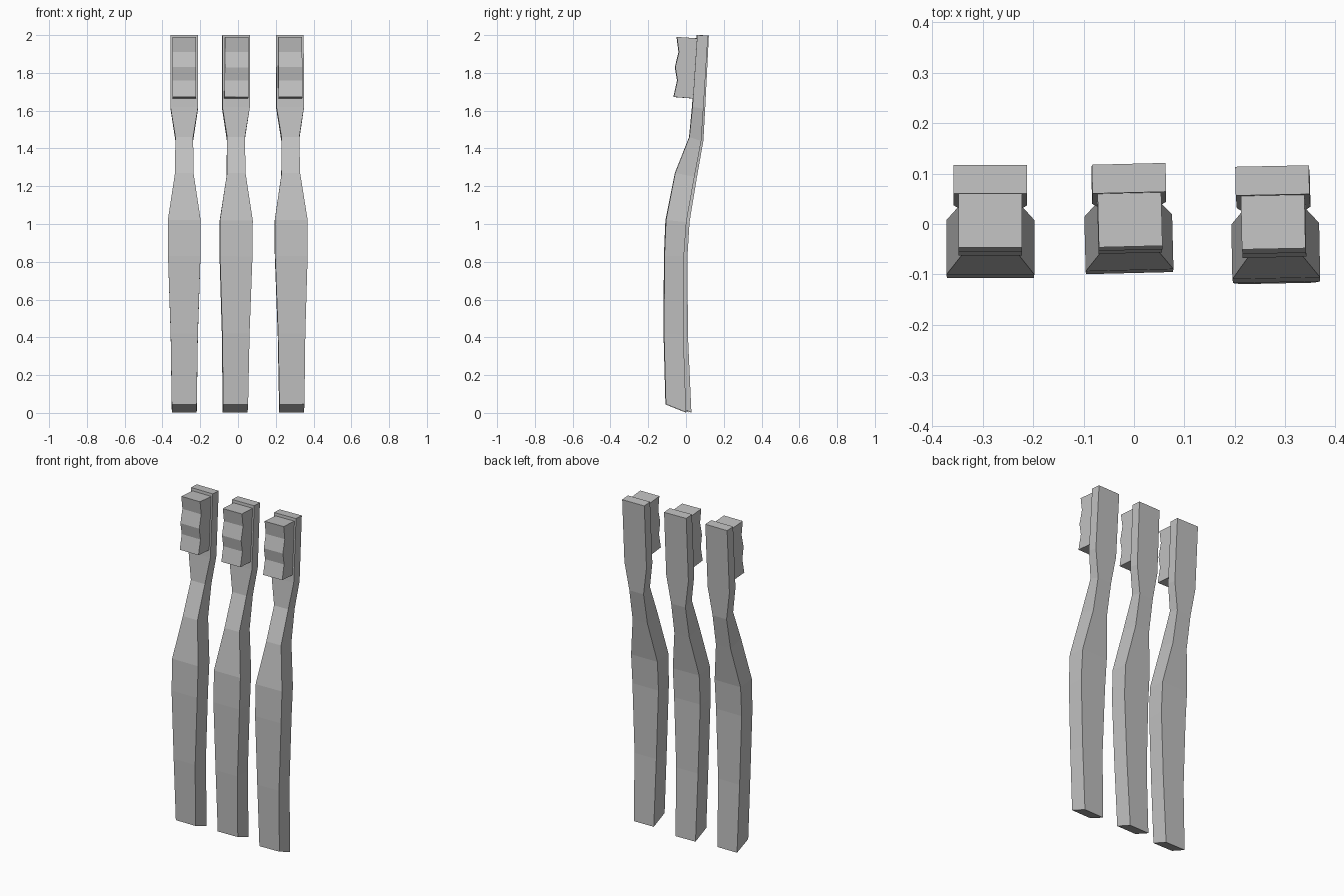
import bpy, bmesh

if "Cube" in bpy.data.objects:
    bpy.data.objects.remove(bpy.data.objects["Cube"])

# One plain grey for every part
grey = bpy.data.materials.new("plain_grey")
grey.use_nodes = True
colour = (0.53, 0.53, 0.53, 1)
grey.diffuse_color = colour
grey.node_tree.nodes["Principled BSDF"].inputs["Base Color"].default_value = colour


def loft(name, stations, place):
    """Skin rectangular sections: half width, front (y, z), back (y, z)."""
    bm = bmesh.new()
    rings = []
    for w, (fy, fz), (by, bz) in stations:
        corners = [(-w, fy, fz), (w, fy, fz), (w, by, bz), (-w, by, bz)]
        rings.append([bm.verts.new(c) for c in corners])
    for low, high in zip(rings, rings[1:]):
        for i in range(4):
            j = (i + 1) % 4
            bm.faces.new((low[i], low[j], high[j], high[i]))
    bm.faces.new(rings[0][::-1])
    bm.faces.new(rings[-1])
    bmesh.ops.recalc_face_normals(bm, faces=bm.faces)
    mesh = bpy.data.meshes.new(name)
    bm.to_mesh(mesh)
    bm.free()
    mesh.materials.append(grey)
    obj = bpy.data.objects.new(name, mesh)
    bpy.context.collection.objects.link(obj)
    obj.location, obj.rotation_euler = place


# Handle sections from the slanted butt up to the flat head
handle = [
    (0.066, (-0.095, 0.045), (0.012, 0.003)),
    (0.072, (-0.107, 0.42), (-0.004, 0.41)),
    (0.086, (-0.107, 0.83), (-0.004, 0.83)),
    (0.087, (-0.100, 1.02), (0.008, 1.01)),
    (0.049, (-0.052, 1.27), (0.050, 1.25)),
    (0.047, (0.022, 1.46), (0.085, 1.44)),
    (0.073, (0.037, 1.62), (0.095, 1.61)),
    (0.073, (0.060, 2.0), (0.117, 1.997)),
]

# Bristle block with a zigzag front, its back sunk into the head
bristles = [
    (0.063, (-0.062, 1.672), (0.05, 1.664)),
    (0.063, (-0.043, 1.76), (0.055, 1.755)),
    (0.063, (-0.055, 1.83), (0.06, 1.825)),
    (0.063, (-0.036, 1.91), (0.065, 1.905)),
    (0.063, (-0.047, 1.99), (0.07, 1.982)),
]

# Three brushes side by side, each leaning a little differently
places = {
    "right": ((-0.2845, 0, 0), (0, 0, 0)),
    "middle": ((-0.015, 0.015, 0), (0.0065, 0.0035, 0.025)),
    "left": ((0.284, -0.013, 0), (-0.0055, -0.004, 0.02)),
}
for side, place in places.items():
    loft(side + "_brush_handle", handle, place)
    loft(side + "_brush_bristles", bristles, place)
